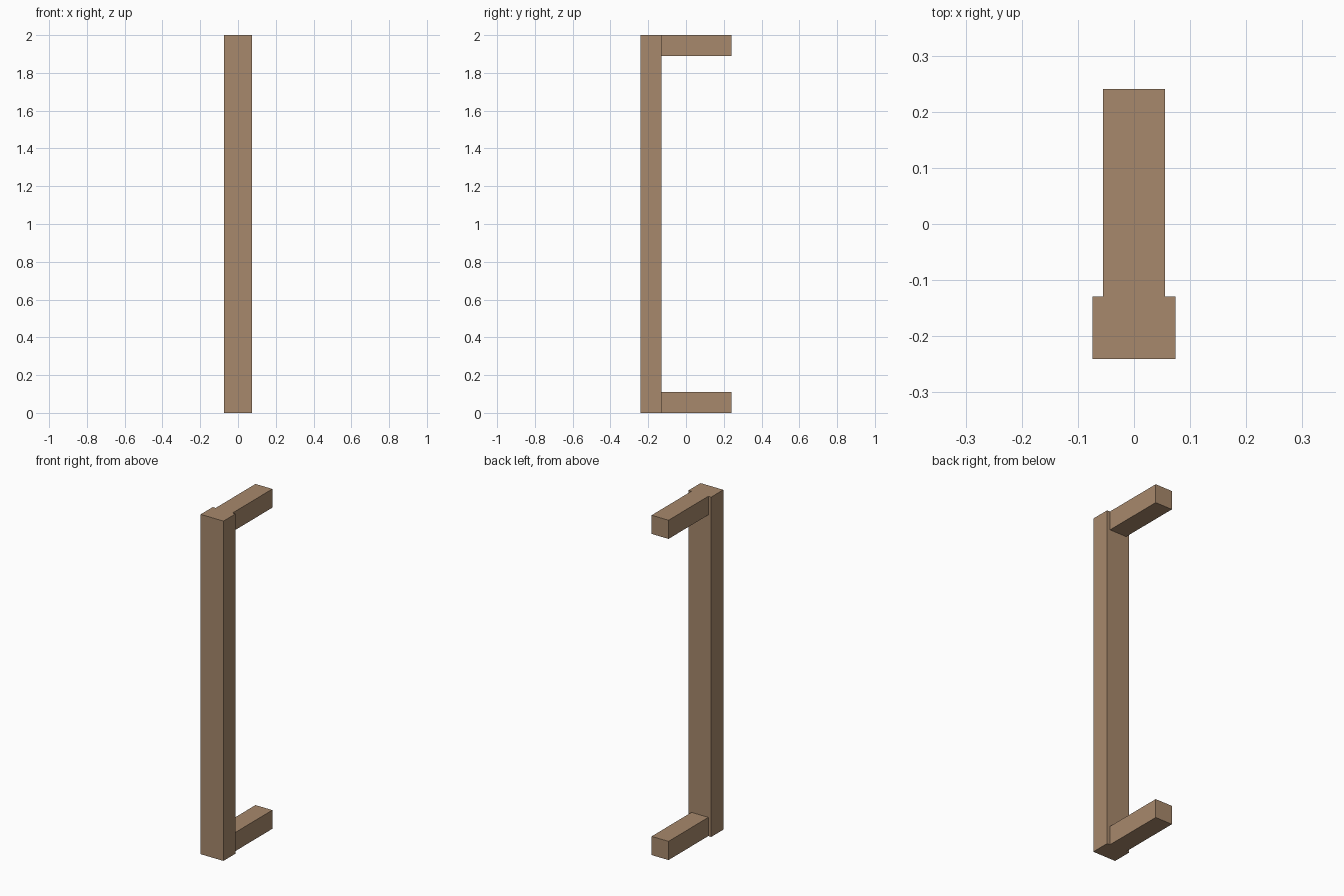
import bpy

if "Cube" in bpy.data.objects:
    bpy.data.objects.remove(bpy.data.objects["Cube"])

wood = bpy.data.materials.new("tan_wood")
wood.diffuse_color = (0.39, 0.25, 0.15, 1)
wood.use_nodes = True
wood.node_tree.nodes["Principled BSDF"].inputs["Base Color"].default_value = wood.diffuse_color


def box(name, low, high):
    """Add a box spanning two opposite corners."""
    centre = [(a + b) / 2 for a, b in zip(low, high)]
    bpy.ops.mesh.primitive_cube_add(size=1, location=centre)
    obj = bpy.context.object
    obj.name = name
    obj.scale = [b - a for a, b in zip(low, high)]
    bpy.ops.object.transform_apply(location=False, rotation=False, scale=True)
    obj.data.materials.append(wood)
    return obj


HEIGHT = 2.0
FRONT, JOINT, BACK = -0.241, -0.129, 0.241
ARM = 0.11  # square arm section

# Upright grip bar
box("grip_bar", (-0.074, FRONT, 0), (0.074, JOINT, HEIGHT))

# Mounting arms, flush with both ends of the bar
for name, z in (("lower_arm", 0), ("upper_arm", HEIGHT - ARM)):
    box(name, (-ARM / 2, JOINT, z), (ARM / 2, BACK, z + ARM))
